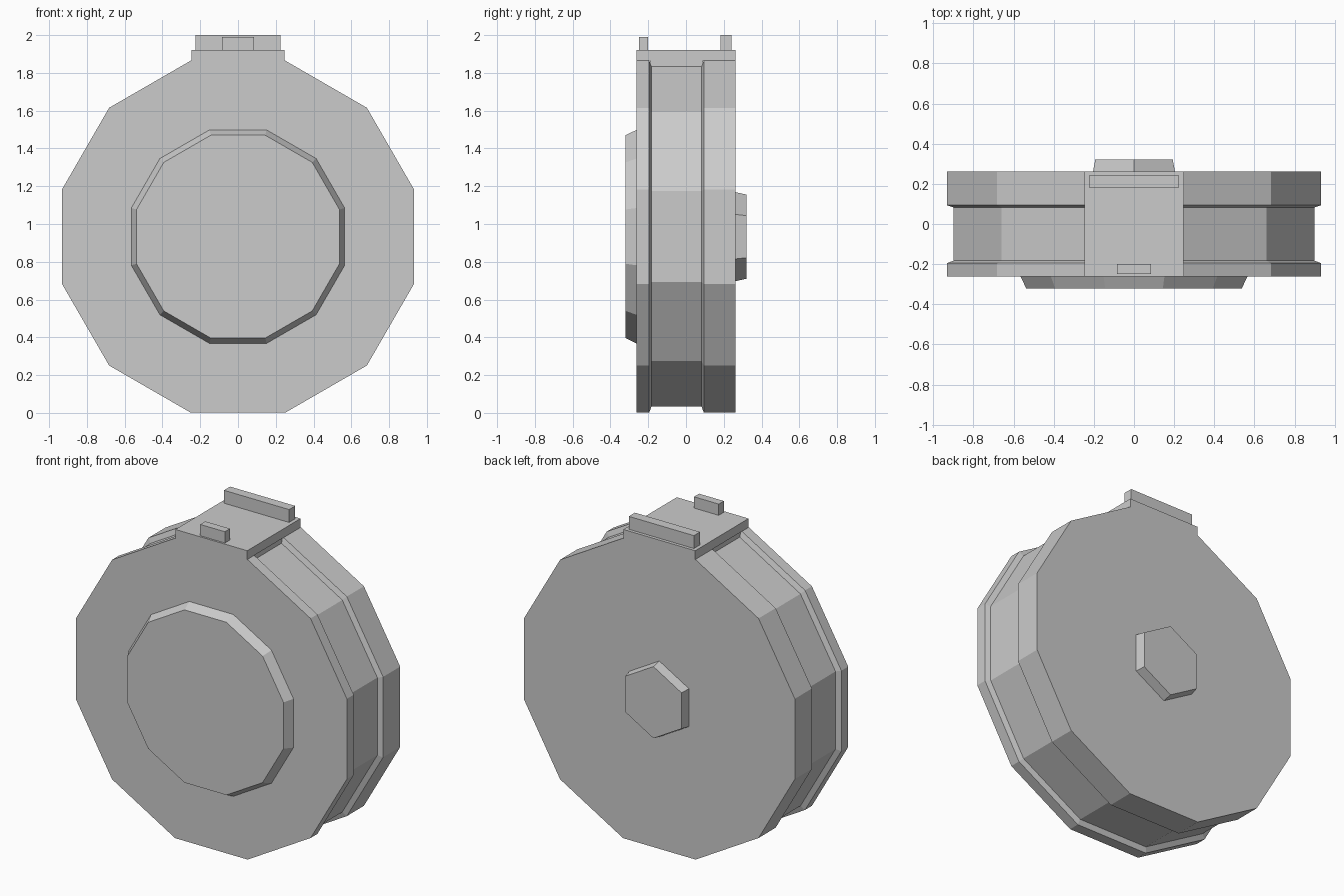
import bpy, bmesh
from math import sin, cos, pi

if "Cube" in bpy.data.objects:
    bpy.data.objects.remove(bpy.data.objects["Cube"])

CZ = 0.933  # height of the drum axis


def lathe(name, sides, profile):
    """Closed n-sided solid along y; profile = (y, distance to flat side)."""
    bm = bmesh.new()
    rings = []
    for y, apothem in profile:
        r = apothem / cos(pi / sides)
        angles = [2 * pi * (i + 0.5) / sides for i in range(sides)]
        rings.append([bm.verts.new((r * cos(a), y, CZ + r * sin(a))) for a in angles])
    for a, b in zip(rings, rings[1:]):
        for i in range(sides):
            j = (i + 1) % sides
            bm.faces.new((a[i], a[j], b[j], b[i]))
    bm.faces.new(rings[0])
    bm.faces.new(rings[-1])
    finish(name, bm)


def box(name, half_width, y0, y1, z0, z1):
    bm = bmesh.new()
    bmesh.ops.create_cube(bm, size=1)
    bmesh.ops.scale(bm, vec=(2 * half_width, y1 - y0, z1 - z0), verts=bm.verts)
    bmesh.ops.translate(bm, vec=(0, (y0 + y1) / 2, (z0 + z1) / 2), verts=bm.verts)
    finish(name, bm)


def finish(name, bm):
    bmesh.ops.recalc_face_normals(bm, faces=bm.faces)
    mesh = bpy.data.meshes.new(name)
    bm.to_mesh(mesh)
    bm.free()
    bpy.context.collection.objects.link(bpy.data.objects.new(name, mesh))


# Drum with a shallow groove around the rim
lathe("drum_body", 12, [(-0.262, 0.932), (-0.195, 0.932), (-0.183, 0.9),
                        (0.083, 0.9), (0.094, 0.932), (0.262, 0.932)])

# Tapered front disc and back hexagonal hub
lathe("front_disc", 12, [(-0.262, 0.565), (-0.32, 0.537)])
lathe("back_hub", 6, [(0.262, 0.204), (0.32, 0.193)])

# Mounting plate on top, with its neck filling the groove
box("top_plate", 0.247, -0.262, 0.262, 1.865, 1.92)
box("plate_neck", 0.241, -0.19, 0.09, 1.833, 1.865)

# Two upright tabs on the plate
box("back_tab", 0.224, 0.182, 0.242, 1.92, 2.0)
box("front_tab", 0.085, -0.25, -0.2, 1.92, 1.99)
